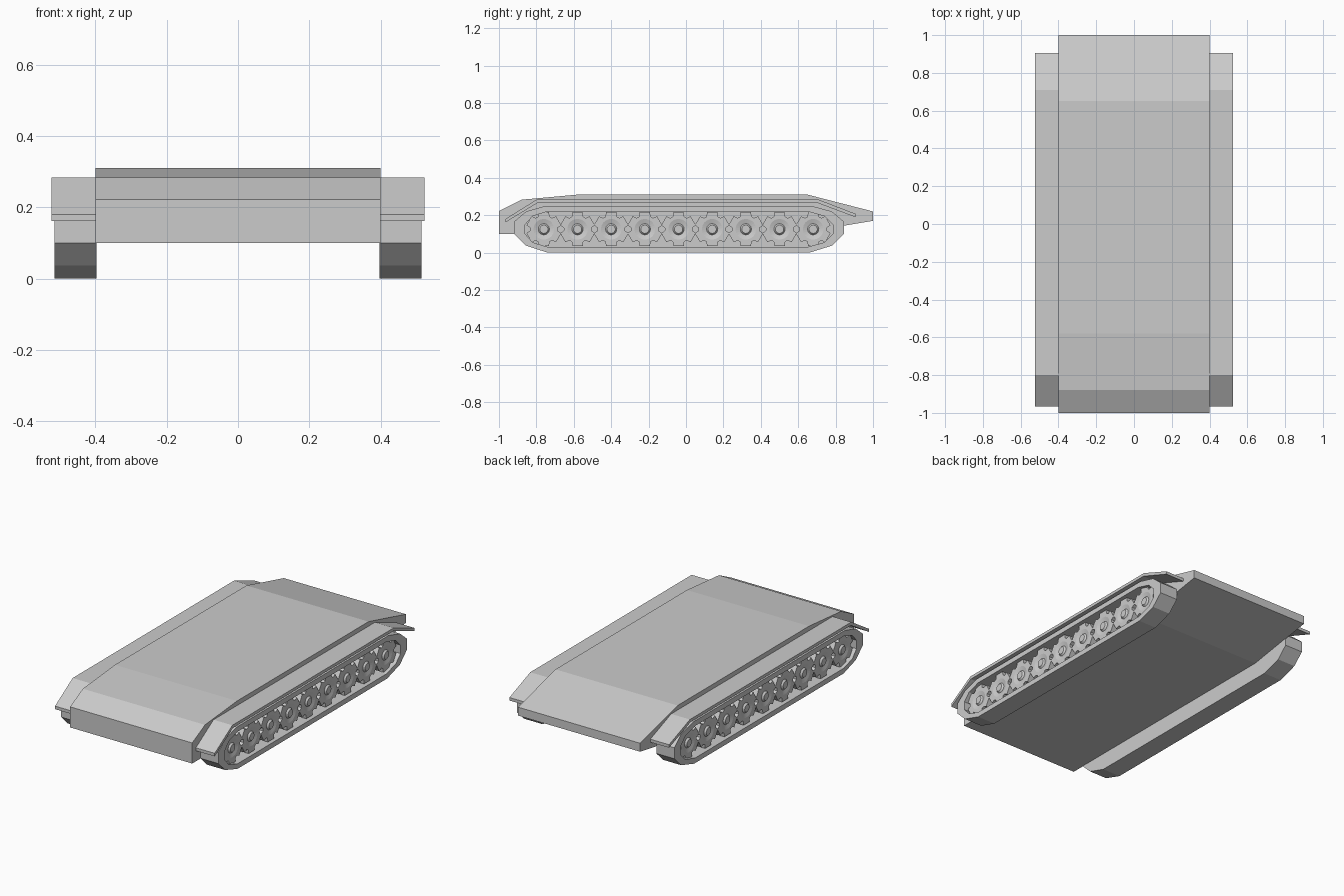
import bpy, bmesh, math

if "Cube" in bpy.data.objects:
    bpy.data.objects.remove(bpy.data.objects["Cube"])


def finish(name, bm, mirror=True):
    bmesh.ops.recalc_face_normals(bm, faces=bm.faces)
    me = bpy.data.meshes.new(name)
    bm.to_mesh(me)
    bm.free()
    ob = bpy.data.objects.new(name, me)
    bpy.context.collection.objects.link(ob)
    if mirror:
        ob.modifiers.new("Mirror", 'MIRROR').use_mirror_merge = False
    return ob


def loft(bm, rings):
    """Skin successive (x, profile) rings along x and cap both ends."""
    vs = [[bm.verts.new((x, y, z)) for y, z in prof] for x, prof in rings]
    for a, b in zip(vs, vs[1:]):
        n = len(a)
        for i in range(n):
            j = (i + 1) % n
            bm.faces.new((a[i], a[j], b[j], b[i]))
    bm.faces.new(vs[0])
    bm.faces.new(vs[-1])


# Hull: side profile extruded across the full width
hull = [(-1, 0.10), (-1, 0.222), (-0.88, 0.283), (-0.58, 0.31), (0.65, 0.31),
        (1, 0.22), (1, 0.17), (0.58, 0.10)]
bm = bmesh.new()
loft(bm, [(-0.4, hull), (0.4, hull)])
finish("hull", bm, mirror=False)

# Fenders: thin bent sheets over the tracks
fender = [(-0.965, 0.18), (-0.80, 0.283), (0.71, 0.283), (0.905, 0.208),
          (0.905, 0.19), (0.705, 0.265), (-0.795, 0.265), (-0.965, 0.162)]
bm = bmesh.new()
loft(bm, [(0.4, fender), (0.523, fender)])
finish("fender", bm)

# Track: faceted belt with a recessed side for the wheels
outer = [(-0.92, 0.165), (-0.92, 0.10), (-0.855, 0.037), (-0.74, 0), (0.66, 0),
         (0.78, 0.037), (0.845, 0.10), (0.845, 0.165), (0.78, 0.22), (0.67, 0.25),
         (-0.75, 0.25), (-0.855, 0.22)]
inner = [(-0.86, 0.15), (-0.86, 0.10), (-0.82, 0.055), (-0.74, 0.03), (0.65, 0.03),
         (0.74, 0.055), (0.785, 0.10), (0.785, 0.15), (0.74, 0.195), (0.65, 0.22),
         (-0.74, 0.22), (-0.82, 0.195)]
bm = bmesh.new()
loft(bm, [(0.397, outer), (0.515, outer), (0.515, inner), (0.43, inner)])
finish("track", bm)


# Road wheels: six-toothed cogs with a shallow round dish in the middle
def cog(cy, cz, root, tip):
    pts = []
    for k in range(6):
        a = math.radians(90 + 60 * k)
        for da, r in ((-24, root), (-17, tip), (17, tip), (24, root)):
            t = a + math.radians(da)
            pts.append((cy + r * math.cos(t), cz + r * math.sin(t)))
    return pts


def disc(cy, cz, r):
    return [(cy + r * math.cos(math.radians(66 + 15 * i)),
             cz + r * math.sin(math.radians(66 + 15 * i))) for i in range(24)]


for k in range(9):
    y, z = -0.76 + 0.18 * k, 0.125
    teeth = cog(y, z, 0.074, 0.095)
    bm = bmesh.new()
    loft(bm, [(0.425, teeth), (0.495, teeth), (0.495, disc(y, z, 0.055)),
              (0.488, disc(y, z, 0.03)), (0.498, disc(y, z, 0.022))])
    finish(f"road_wheel_{k + 1}", bm)
